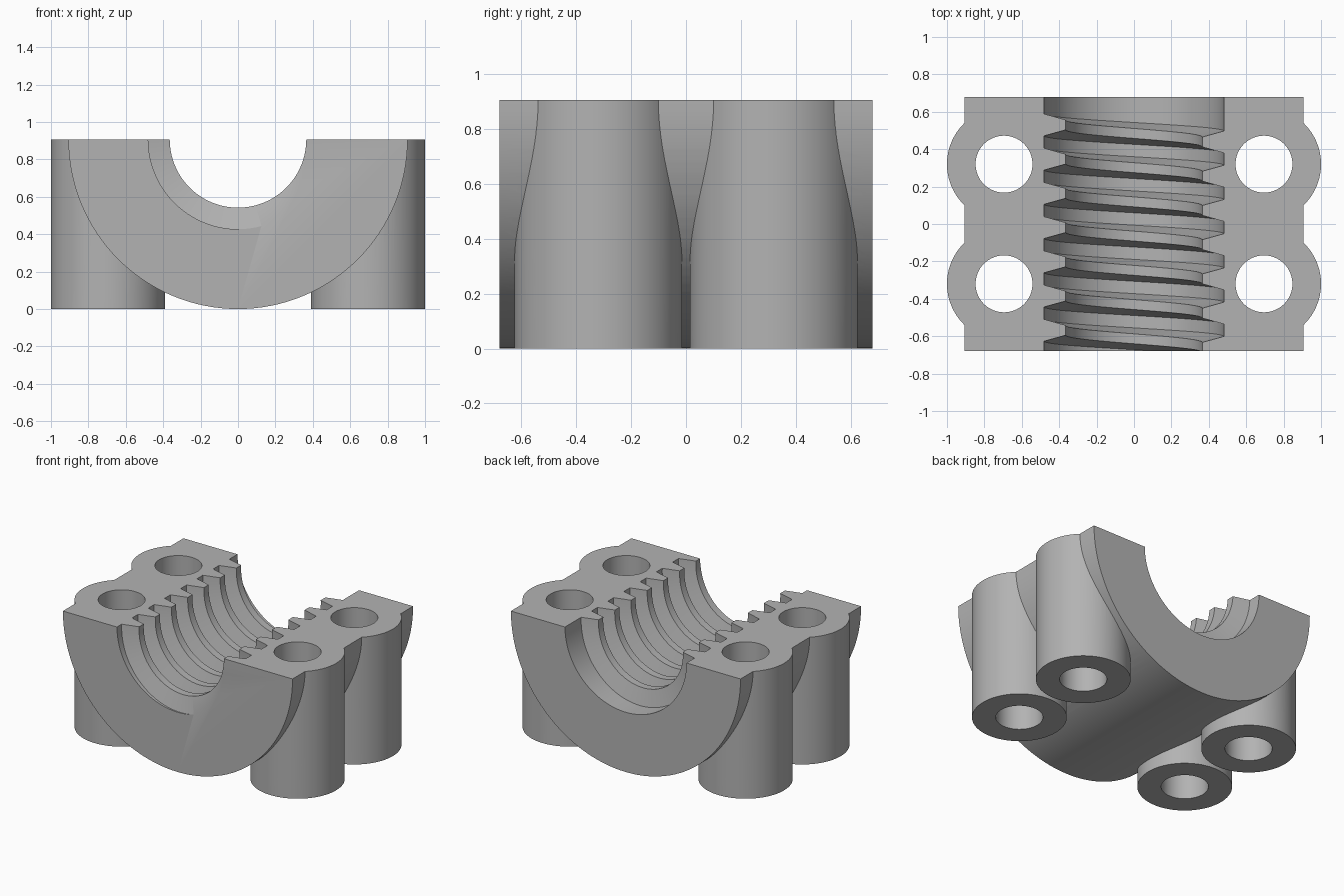
import bpy, bmesh, math
from mathutils import Vector

if "Cube" in bpy.data.objects:
    bpy.data.objects.remove(bpy.data.objects["Cube"], do_unlink=True)

R, HALF = 0.907, 0.68                # body radius (also the split height), half length
MINOR, MAJOR, PITCH = 0.365, 0.48, 0.183
BOSS_X, BOSS_Y, BOSS_R, HOLE_R = 0.695, 0.32, 0.305, 0.152

steel = bpy.data.materials.new("plain_grey")
steel.use_nodes = True
GREY = (0.45, 0.45, 0.45, 1)
steel.diffuse_color = GREY
steel.node_tree.nodes["Principled BSDF"].inputs["Base Color"].default_value = GREY


def cylinder(name, radius, depth, location, along_y=False):
    turn = (math.pi / 2, 0, 0) if along_y else (0, 0, 0)
    bpy.ops.mesh.primitive_cylinder_add(vertices=128, radius=radius, depth=depth,
                                        location=location, rotation=turn)
    obj = bpy.context.object
    obj.name = name
    return obj


def combine(target, tool, operation):
    mod = target.modifiers.new(operation.lower(), 'BOOLEAN')
    mod.object, mod.operation, mod.solver = tool, operation, 'EXACT'
    bpy.context.view_layer.objects.active = target
    bpy.ops.object.modifier_apply(modifier=mod.name)
    bpy.data.objects.remove(tool, do_unlink=True)


def thread_cutter():
    """Wedge around the bore axis whose outer wall is a trapezoid helix, open at the back."""
    flat, wall = 0.033, 0.032
    profile = []
    for turn in range(-9, 2):
        mid = 0.4385 + turn * PITCH
        profile += [(mid - flat - wall, MINOR), (mid - flat, MAJOR),
                    (mid + flat, MAJOR), (mid + flat + wall, MINOR)]
    profile = profile[:-2] + [(1.2, MAJOR)]       # full-width relief at the back
    bm = bmesh.new()
    axis = [bm.verts.new((0, y, R)) for y in (-1.4, 1.2)]
    columns = []
    steps, margin = 112, math.radians(15)
    for i in range(steps + 1):
        sweep = -margin + (math.pi + 2 * margin) * i / steps
        drop = PITCH * sweep / (2 * math.pi)
        columns.append([bm.verts.new((-r * math.cos(sweep), y - drop, R - r * math.sin(sweep)))
                        for y, r in profile])
    for a, b in zip(columns, columns[1:]):
        for j in range(len(profile) - 1):
            bm.faces.new((a[j], a[j + 1], b[j + 1], b[j]))
        bm.faces.new((axis[0], a[0], b[0]))
        bm.faces.new((axis[1], b[-1], a[-1]))
    for column in (columns[0], columns[-1]):
        bm.faces.new([axis[0]] + column + [axis[1]])
    bmesh.ops.recalc_face_normals(bm, faces=bm.faces)
    mesh = bpy.data.meshes.new("thread_cutter")
    bm.to_mesh(mesh)
    bm.free()
    obj = bpy.data.objects.new("thread_cutter", mesh)
    bpy.context.collection.objects.link(obj)
    obj.hide_render = True
    return obj


# Round body with four bolt bosses
nut = cylinder("half_nut", R, 2 * HALF, (0, 0, R), along_y=True)
corners = [(sx * BOSS_X, sy * BOSS_Y) for sx in (-1, 1) for sy in (-1, 1)]
for x, y in corners:
    combine(nut, cylinder("boss", BOSS_R, 1.2, (x, y, 0.6)), 'UNION')

# Split at the mid plane
bpy.ops.mesh.primitive_cube_add(size=4, location=(0, 0, R + 2))
combine(nut, bpy.context.object, 'DIFFERENCE')

# Bolt holes and threaded bore
for x, y in corners:
    combine(nut, cylinder("bolt_hole", HOLE_R, 4, (x, y, 0)), 'DIFFERENCE')
combine(nut, thread_cutter(), 'DIFFERENCE')

nut.data.materials.clear()
nut.data.materials.append(steel)
bpy.ops.object.select_all(action='DESELECT')
nut.select_set(True)
bpy.context.view_layer.objects.active = nut
bpy.ops.object.shade_smooth_by_angle(angle=math.radians(25))
